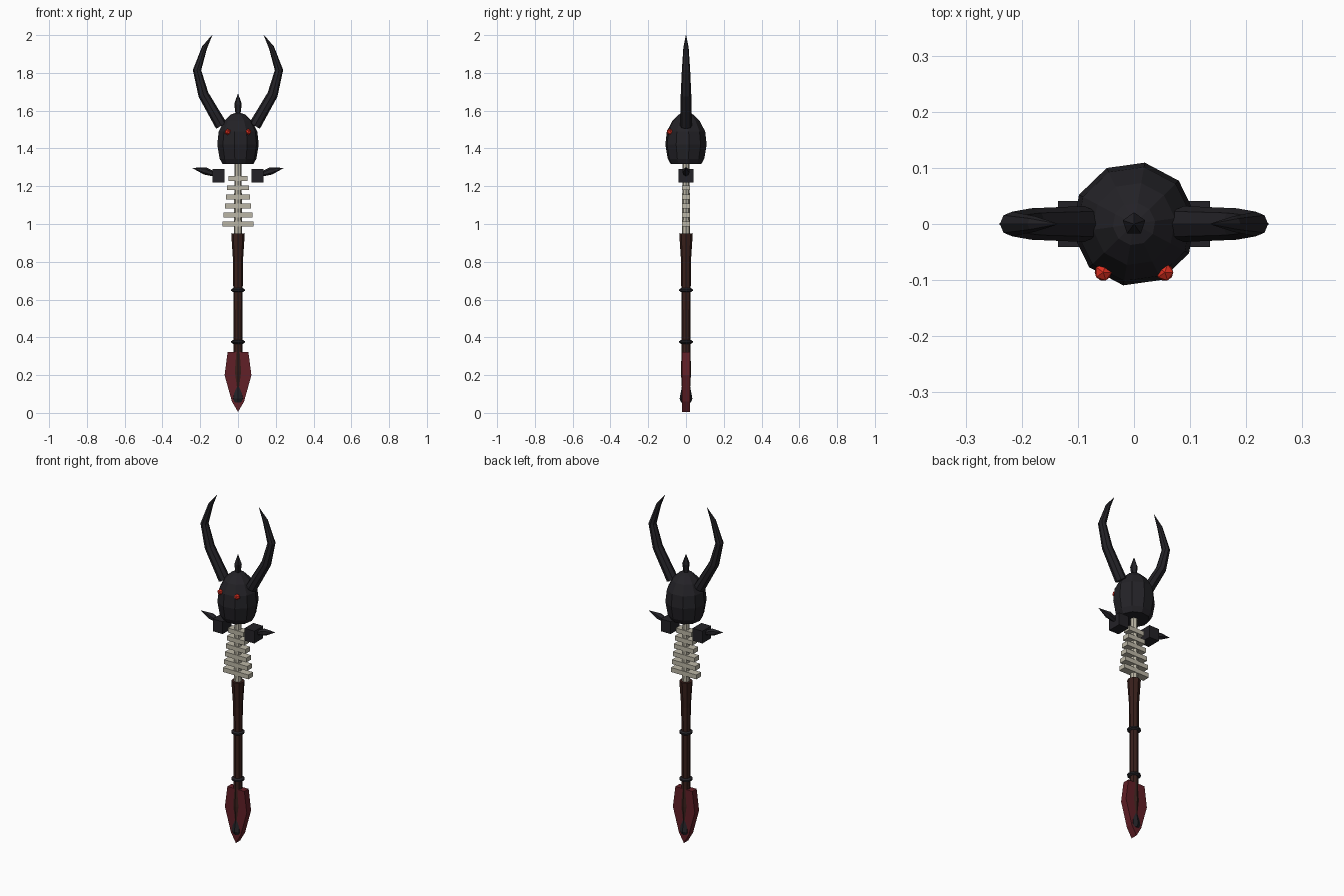
import bpy, bmesh, math
from mathutils import Vector

if "Cube" in bpy.data.objects:
    bpy.data.objects.remove(bpy.data.objects["Cube"])


def mat(name, rgb):
    m = bpy.data.materials.new(name)
    m.diffuse_color = (*rgb, 1)
    m.use_nodes = True
    m.node_tree.nodes["Principled BSDF"].inputs["Base Color"].default_value = m.diffuse_color
    return m


BLACK = mat("black_iron", (0.017, 0.016, 0.02))
WOOD = mat("dark_wood", (0.04, 0.014, 0.011))
RED = mat("red_blade", (0.12, 0.014, 0.02))
BONE = mat("bone", (0.5, 0.47, 0.38))
GLOW = mat("red_eye", (0.75, 0.03, 0.015))


def finish(bm, name, material):
    bmesh.ops.recalc_face_normals(bm, faces=bm.faces)
    me = bpy.data.meshes.new(name)
    bm.to_mesh(me)
    bm.free()
    me.materials.append(material)
    ob = bpy.data.objects.new(name, me)
    bpy.context.collection.objects.link(ob)
    return ob


def tube(name, material, path, sides, phase=0.0):
    """Faceted sweep; path is a list of (x, z, radius) in the y = 0 plane."""
    bm = bmesh.new()
    pts = [Vector((x, 0, z)) for x, z, r in path]
    v = Vector((0, 1, 0))
    rings = []
    for i, p in enumerate(pts):
        t = (pts[min(i + 1, len(pts) - 1)] - pts[max(i - 1, 0)]).normalized()
        u = v.cross(t)
        angles = [phase + 2 * math.pi * k / sides for k in range(sides)]
        rings.append([bm.verts.new(p + path[i][2] * (u * math.cos(a) + v * math.sin(a)))
                      for a in angles])
    for a, b in zip(rings, rings[1:]):
        for k in range(sides):
            j = (k + 1) % sides
            bm.faces.new((a[k], a[j], b[j], b[k]))
    bm.faces.new(rings[0])
    bm.faces.new(rings[-1])
    return finish(bm, name, material)


def box(name, material, centre, size):
    bm = bmesh.new()
    bmesh.ops.create_cube(bm, size=1)
    for w in bm.verts:
        w.co = Vector(c + s * q for c, s, q in zip(centre, size, w.co))
    return finish(bm, name, material)


# Bottom blade: extruded spear profile
half = [(0.055, 0.322), (0.071, 0.2), (0.032, 0.06)]
outline = half + [(0, 0.005)] + [(-x, z) for x, z in reversed(half)]
bm = bmesh.new()
face = bm.faces.new([bm.verts.new((x, -0.02, z)) for x, z in outline])
ext = bmesh.ops.extrude_face_region(bm, geom=[face])
bmesh.ops.translate(bm, vec=(0, 0.04, 0),
                    verts=[g for g in ext["geom"] if isinstance(g, bmesh.types.BMVert)])
finish(bm, "bottom_blade", RED)

# Pommel inside the blade
tube("pommel", BLACK, [(0, 0.055, 0.026), (0, 0.075, 0.034), (0, 0.15, 0.02)], 8)

# Shaft and its rings
tube("shaft", WOOD, [(0, 0.13, 0.022), (0, 0.22, 0.027), (0, 0.34, 0.023),
                     (0, 0.65, 0.025), (0, 0.8, 0.026), (0, 0.95, 0.036)], 8)
for i, z in enumerate((0.376, 0.65)):
    tube(f"shaft_ring_{i}", BLACK, [(0, z - 0.01, 0.026), (0, z - 0.004, 0.036),
                                    (0, z + 0.004, 0.036), (0, z + 0.01, 0.026)], 12)

# Spine with ribs that shorten upwards
tube("spine", BONE, [(0, 0.94, 0.021), (0, 1.33, 0.019)], 8)
for i in range(6):
    box(f"rib_{i}", BONE, (0, 0, 1.0 + 0.048 * i), (0.164 - 0.0125 * i, 0.044, 0.026))

# Head and crown spike
tube("head", BLACK, [(0, 1.317, 0.082), (0, 1.345, 0.098), (0, 1.42, 0.111),
                     (0, 1.49, 0.103), (0, 1.545, 0.074), (0, 1.58, 0.038),
                     (0, 1.592, 0.003)], 10, math.radians(8))
tube("crown_spike", BLACK, [(0, 1.575, 0.013), (0, 1.635, 0.021), (0, 1.69, 0.001)], 5,
     math.radians(90))

# Paired parts: horns, shoulder blocks, shoulder spikes, eyes
for side, s in (("left", -1), ("right", 1)):
    tube(f"horn_{side}", BLACK,
         [(s * 0.088, 1.52, 0.032), (s * 0.183, 1.685, 0.028), (s * 0.217, 1.815, 0.022),
          (s * 0.177, 1.935, 0.014), (s * 0.137, 2.0, 0.001)], 8)
    box(f"shoulder_block_{side}", BLACK, (s * 0.103, 0, 1.255), (0.064, 0.082, 0.072))
    tube(f"shoulder_spike_{side}", BLACK,
         [(s * 0.12, 1.262, 0.012), (s * 0.175, 1.281, 0.02), (s * 0.24, 1.296, 0.001)], 6)
    bm = bmesh.new()
    bmesh.ops.create_icosphere(bm, subdivisions=1, radius=0.017)
    bmesh.ops.translate(bm, vec=(s * 0.055, -0.086, 1.488), verts=bm.verts)
    finish(bm, f"eye_{side}", GLOW)
